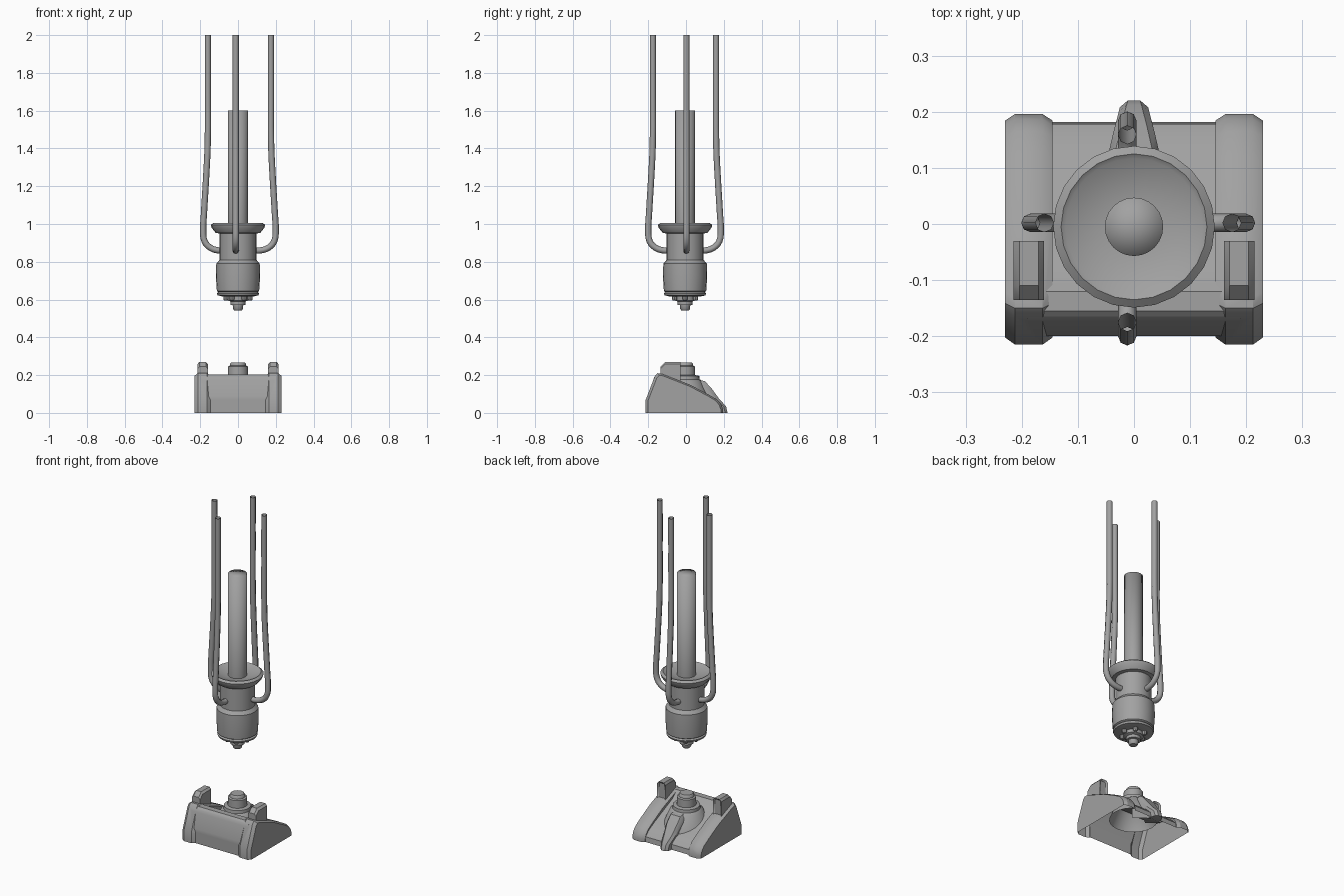
import bpy, bmesh
from math import cos, sin, pi, radians

cube = bpy.data.objects.get("Cube")
if cube:
    bpy.data.objects.remove(cube, do_unlink=True)

grey = bpy.data.materials.new("metal grey")
grey.use_nodes = True
colour = (0.36, 0.36, 0.36, 1)
grey.diffuse_color = colour
grey.node_tree.nodes["Principled BSDF"].inputs["Base Color"].default_value = colour


def activate(ob):
    bpy.ops.object.select_all(action='DESELECT')
    ob.select_set(True)
    bpy.context.view_layer.objects.active = ob


def smooth(ob, angle):
    activate(ob)
    bpy.ops.object.shade_smooth_by_angle(angle=radians(angle))


def loft(name, rings, caps=True, angle=35):
    """Skin a row of matching closed rings."""
    bm = bmesh.new()
    loops = [[bm.verts.new(p) for p in ring] for ring in rings]
    n = len(loops[0])
    for a, b in zip(loops, loops[1:]):
        for i in range(n):
            j = (i + 1) % n
            bm.faces.new((a[i], a[j], b[j], b[i]))
    if caps:
        bm.faces.new(loops[0])
        bm.faces.new(loops[-1])
    bmesh.ops.remove_doubles(bm, verts=bm.verts, dist=1e-5)
    bmesh.ops.recalc_face_normals(bm, faces=bm.faces)
    me = bpy.data.meshes.new(name)
    bm.to_mesh(me)
    bm.free()
    ob = bpy.data.objects.new(name, me)
    bpy.context.collection.objects.link(ob)
    me.materials.append(grey)
    smooth(ob, angle)
    return ob


def lathe(name, profile, n=20, centre=(0, -0.005), angle=35):
    """Turn (radius, z) points around a vertical axis."""
    cx, cy = centre
    rings = [[(cx + r * cos(2 * pi * i / n), cy + r * sin(2 * pi * i / n), z)
              for i in range(n)] for r, z in profile]
    return loft(name, rings, caps=False, angle=angle)


def extrude_x(name, profile, stations, **kw):
    """Run a (y, z) profile along x; each station is (x, scale)."""
    return loft(name, [[(x, y * s, z * s) for y, z in profile] for x, s in stations], **kw)


# Hanging torch: shaft, flanged body, nozzle
lathe("shaft", [(0, 1.6), (0.052, 1.6), (0.052, 0.98)], n=24, angle=180)
lathe("torch_body", [(0, 0.985), (0.05, 0.985), (0.122, 1.0), (0.13, 1.006), (0.144, 0.995),
                     (0.14, 0.98), (0.118, 0.953), (0.098, 0.95), (0.098, 0.81),
                     (0.115, 0.79), (0.117, 0.72), (0.112, 0.645), (0.104, 0.64),
                     (0.112, 0.633), (0.108, 0.622), (0.075, 0.615), (0, 0.615)], n=24)
lathe("nozzle", [(0.055, 0.62), (0.055, 0.595), (0.04, 0.59), (0.04, 0.572),
                 (0.028, 0.57), (0.026, 0.55), (0.02, 0.543), (0, 0.543)], n=16)
for k in range(6):
    a = k * pi / 3
    lathe("nozzle_stud", [(0.014, 0.62), (0.014, 0.602), (0.009, 0.595), (0, 0.595)],
          n=8, centre=(0.064 * cos(a), -0.005 + 0.064 * sin(a)))

# Four hoses bending into the neck
hose_path = [(0.167, 2.0), (0.167, 1.7), (0.168, 1.42), (0.176, 1.25), (0.188, 1.05),
             (0.192, 0.97), (0.185, 0.91), (0.155, 0.875), (0.11, 0.86), (0.08, 0.86)]
for name, dx, dy, ox, oy in (("right_hose", -1, 0, 0.0075, 0.002),
                             ("left_hose", 1, 0, 0.0075, 0.002),
                             ("front_hose", 0, -1, -0.012, -0.008),
                             ("back_hose", 0, 1, -0.012, -0.008)):
    cu = bpy.data.curves.new(name, 'CURVE')
    cu.dimensions = '3D'
    cu.bevel_depth = 0.0165
    cu.bevel_resolution = 2
    cu.resolution_u = 3
    sp = cu.splines.new('BEZIER')
    sp.bezier_points.add(len(hose_path) - 1)
    for bp, (r, z) in zip(sp.bezier_points, hose_path):
        bp.co = (ox + dx * r, oy + dy * r, z)
        bp.handle_left_type = bp.handle_right_type = 'AUTO'
    cu.materials.append(grey)
    hose = bpy.data.objects.new(name, cu)
    bpy.context.collection.objects.link(hose)
    activate(hose)
    bpy.ops.object.convert(target='MESH')
    smooth(bpy.context.object, 50)

# Base: sloped deck joined to two side cheeks, then opened underneath
deck_profile = [(-0.2, 0), (-0.2, 0.088), (-0.168, 0.19), (-0.155, 0.202), (-0.12, 0.202),
                (-0.08, 0.165), (0.1, 0.085), (0.155, 0.055), (0.178, 0.03), (0.182, 0)]
base = extrude_x("base_shell", deck_profile, [(-0.19, 1), (0.19, 1)])
cheek_profile = [(-0.215, 0), (-0.215, 0.065), (-0.165, 0.195), (-0.15, 0.21),
                 (-0.13, 0.209), (0.02, 0.15), (0.12, 0.097), (0.165, 0.07),
                 (0.187, 0.045), (0.196, 0.02), (0.196, 0)]
for side in (-1, 1):
    cheek = extrude_x("cheek", cheek_profile, [(side * 0.145, 0.94), (side * 0.163, 1),
                                               (side * 0.212, 1), (side * 0.23, 0.94)])
    activate(base)
    mod = base.modifiers.new("join", 'BOOLEAN')
    mod.operation = 'UNION'
    mod.solver = 'EXACT'
    mod.object = cheek
    bpy.ops.object.modifier_apply(modifier=mod.name)
    bpy.data.objects.remove(cheek, do_unlink=True)
bm = bmesh.new()
bm.from_mesh(base.data)
under = [f for f in bm.faces if all(v.co.z < 0.001 for v in f.verts)]
bmesh.ops.delete(bm, geom=under, context='FACES')
bm.to_mesh(base.data)
bm.free()
smooth(base, 30)

# Posts on the cheeks, with a recessed panel in the back
post_profile = [(-0.135, 0.18), (-0.135, 0.245), (-0.11, 0.27), (-0.03, 0.27),
                (-0.03, 0.15)]
for side, name in ((-1, "right_post"), (1, "left_post")):
    rings = []
    for x, drop in ((0.16, 0.012), (0.17, 0), (0.204, 0), (0.215, 0.012)):
        rings.append([(side * x, y, z - (drop if z > 0.2 else 0)) for y, z in post_profile])
    post = loft(name, rings)
    bm = bmesh.new()
    bm.from_mesh(post.data)
    back = [f for f in bm.faces if f.normal.y > 0.9]
    bmesh.ops.inset_region(bm, faces=back, thickness=0.01, depth=-0.008)
    bm.to_mesh(post.data)
    bm.free()

# Stepped socket with a conical skirt, and the rear rib
lathe("socket", [(0, 0.268), (0.036, 0.268), (0.042, 0.26), (0.043, 0.25), (0.053, 0.246),
                 (0.054, 0.2), (0.075, 0.196), (0.077, 0.178), (0.092, 0.168),
                 (0.132, 0.075)], n=24)
rib_profile = [(0.05, 0.06), (0.05, 0.178), (0.1, 0.168), (0.135, 0.13), (0.175, 0.075),
               (0.212, 0.035), (0.22, 0), (0.17, 0)]


def rib_ring(side, inset):
    ring = []
    for y, z in rib_profile:
        half = 0.046 if y < 0.14 else 0.046 - (y - 0.14) * 0.26
        ring.append((side * (half - inset), y - (0.012 if not inset else 0), z * (0.9 if not inset else 1)))
    return ring


loft("rear_rib", [rib_ring(-1, 0), rib_ring(-1, 0.014), rib_ring(1, 0.014), rib_ring(1, 0)])
